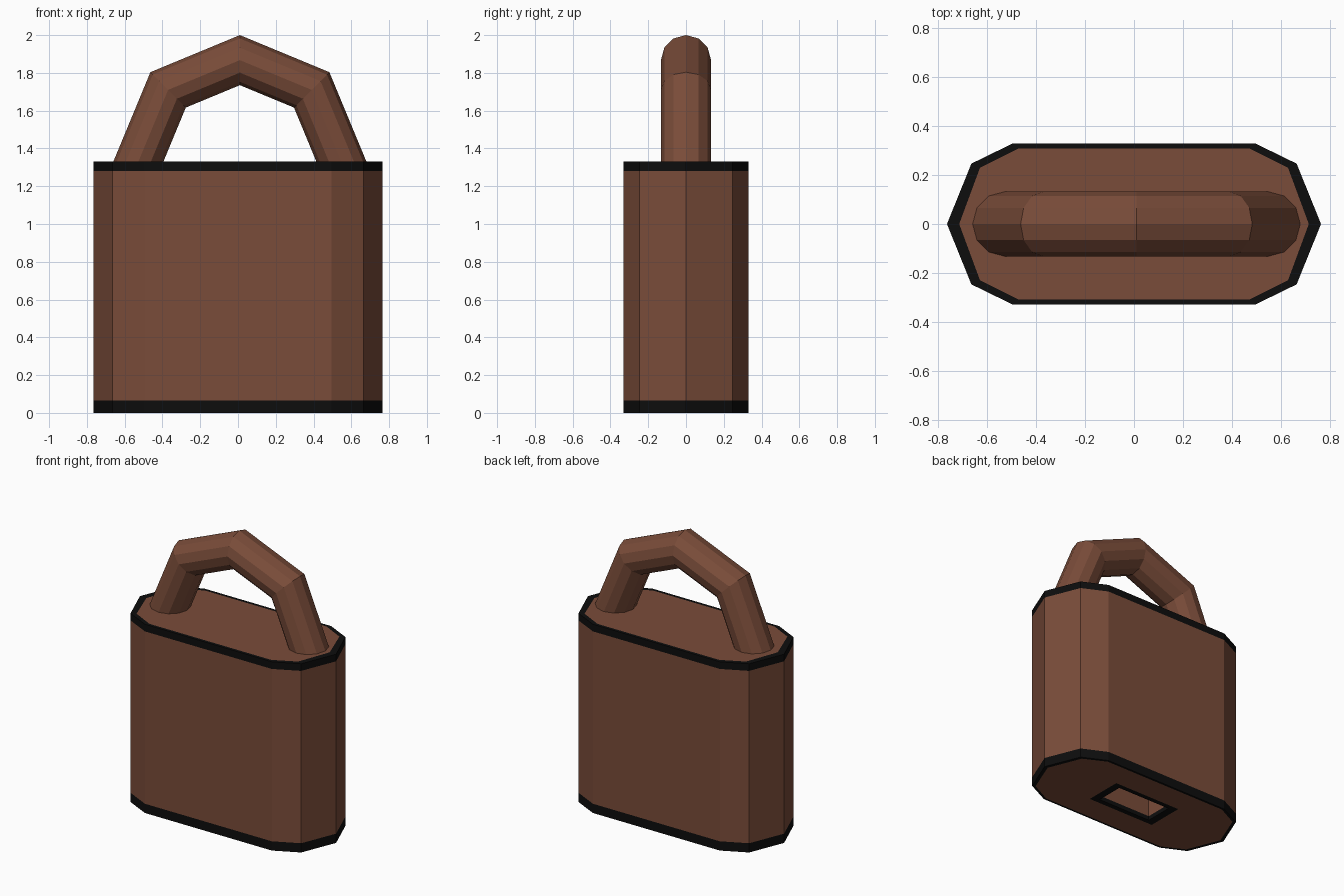
import bpy, bmesh, math
from mathutils import Matrix

if "Cube" in bpy.data.objects:
    bpy.data.objects.remove(bpy.data.objects["Cube"])


def material(name, rgb):
    m = bpy.data.materials.new(name)
    m.diffuse_color = (*rgb, 1)
    m.use_nodes = True
    m.node_tree.nodes["Principled BSDF"].inputs["Base Color"].default_value = m.diffuse_color
    return m


brown = material("rusty brown", (0.193, 0.072, 0.041))
black = material("black trim", (0.004, 0.004, 0.004))
BROWN, BLACK = 0, 1


def finish(bm, name, mats):
    bmesh.ops.recalc_face_normals(bm, faces=bm.faces)
    me = bpy.data.meshes.new(name)
    bm.to_mesh(me)
    bm.free()
    for m in mats:
        me.materials.append(m)
    ob = bpy.data.objects.new(name, me)
    bpy.context.collection.objects.link(ob)
    return ob


def outline(quarter):
    """Mirror end point, corner and shoulder into a ten-sided loop."""
    (a, _), (bx, by), (cx, cy) = quarter
    return [(a, 0), (bx, by), (cx, cy), (-cx, cy), (-bx, by),
            (-a, 0), (-bx, -by), (-cx, -cy), (cx, -cy), (bx, -by)]


def rect(x, y):
    return [(x, y), (-x, y), (-x, -y), (x, -y)]


def ring(bm, pts, z):
    return [bm.verts.new((x, y, z)) for x, y in pts]


def bridge(bm, a, b, mat):
    n = len(a)
    for i in range(n):
        j = (i + 1) % n
        bm.faces.new((a[i], a[j], b[j], b[i])).material_index = mat


# Lock body: ten-sided case with black rims and a key slot underneath
TOP = 1.33
outer = outline([(0.765, 0), (0.665, 0.247), (0.495, 0.33)])
top_in = outline([(0.715, 0), (0.63, 0.23), (0.475, 0.308)])
bot_in = outline([(0.74, 0), (0.645, 0.236), (0.488, 0.315)])
bm = bmesh.new()
r_bot = ring(bm, bot_in, 0)
r0 = ring(bm, outer, 0)
r1 = ring(bm, outer, 0.065)
r2 = ring(bm, outer, 1.28)
r3 = ring(bm, outer, TOP)
r_top = ring(bm, top_in, TOP)
for a, b, mat in ((r_bot, r0, BLACK), (r0, r1, BLACK), (r1, r2, BROWN),
                  (r2, r3, BLACK), (r3, r_top, BLACK)):
    bridge(bm, a, b, mat)
bm.faces.new(r_top).material_index = BROWN

# Key slot: black border, walls and ceiling
s0 = ring(bm, rect(0.265, 0.135), 0)
s1 = ring(bm, rect(0.21, 0.10), 0)
s2 = ring(bm, rect(0.21, 0.10), 0.03)
s3 = ring(bm, rect(0.21, 0.10), 0.30)
bridge(bm, s0, s1, BLACK)
bridge(bm, s1, s2, BLACK)
bridge(bm, s2, s3, BROWN)
bm.faces.new(s3).material_index = BROWN

# Underside between the rim and the slot border
edges = [bm.edges.get((l[i], l[(i + 1) % len(l)]))
         for l in (r_bot, s0) for i in range(len(l))]
fill = bmesh.ops.triangle_fill(bm, edges=edges, use_beauty=True, normal=(0, 0, -1))
for f in fill["geom"]:
    if isinstance(f, bmesh.types.BMFace):
        f.material_index = BROWN
finish(bm, "lock_body", (brown, black))

# Shackle: upper half of an eight-segment, twelve-sided ring
R, r = 0.5375, 0.1325
bm = bmesh.new()
loops = []
for i in range(5):
    a = math.pi * i / 4
    loop = []
    for k in range(12):
        t = math.tau * k / 12
        d = R + r * math.cos(t)
        loop.append(bm.verts.new((d * math.cos(a), r * math.sin(t), d * math.sin(a))))
    loops.append(loop)
for a, b in zip(loops, loops[1:]):
    bridge(bm, a, b, BROWN)
bm.faces.new(loops[0])
bm.faces.new(loops[-1])
bmesh.ops.transform(bm, matrix=Matrix.Translation((0.01, 0, TOP)), verts=bm.verts)
finish(bm, "shackle", (brown,))
